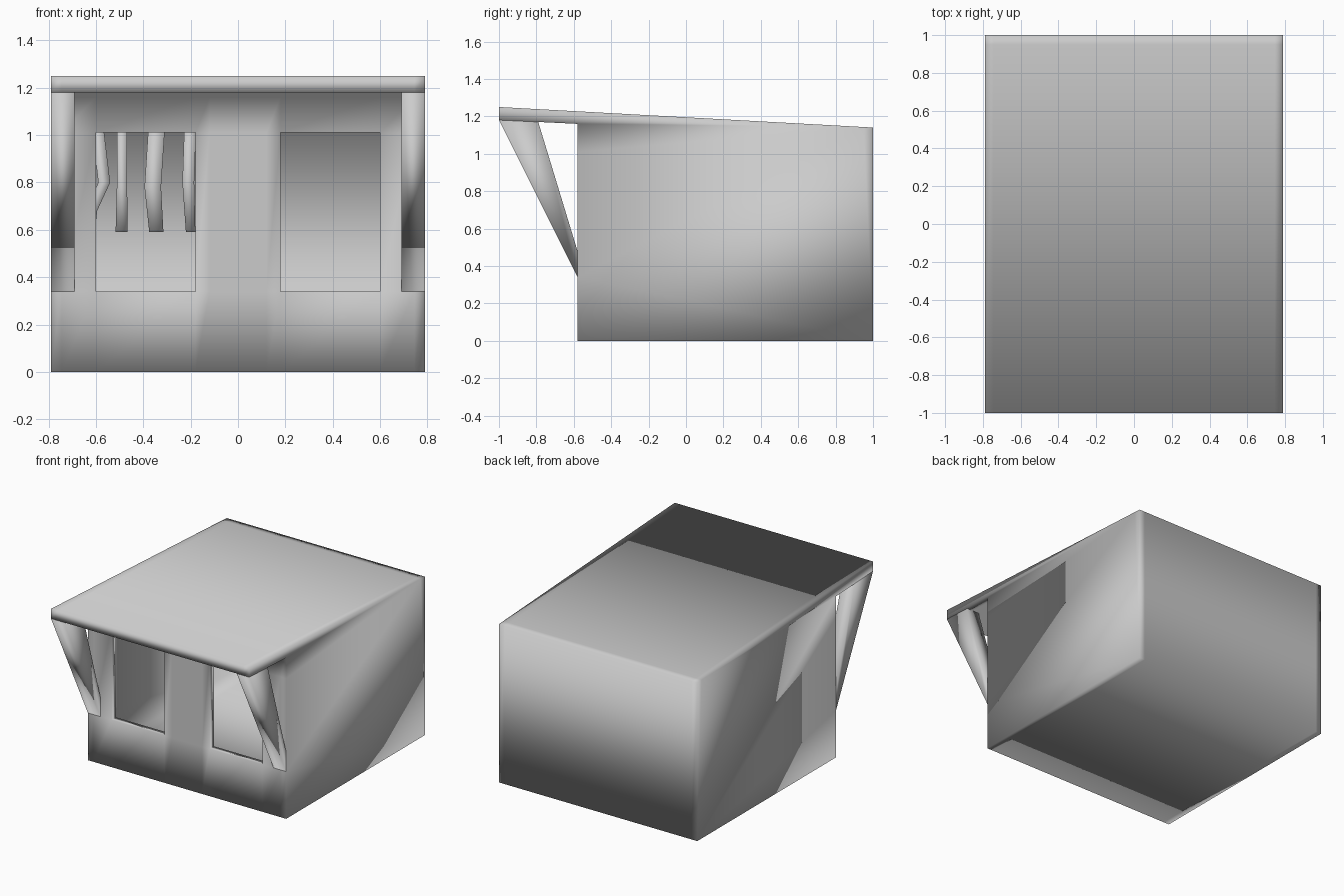
import bpy, bmesh

if "Cube" in bpy.data.objects:
    bpy.data.objects.remove(bpy.data.objects["Cube"])


def finish(name, bm):
    bmesh.ops.remove_doubles(bm, verts=bm.verts, dist=0.0005)
    bmesh.ops.recalc_face_normals(bm, faces=bm.faces)
    me = bpy.data.meshes.new(name)
    bm.to_mesh(me)
    bm.free()
    ob = bpy.data.objects.new(name, me)
    bpy.context.collection.objects.link(ob)
    for p in me.polygons:
        p.use_smooth = True
    return ob


def loft(bm, profile, xs, skip=lambda i, j: False):
    """Sweep a closed (y, z) profile across the x stations and cap the ends."""
    rings = [[bm.verts.new((x, y, z)) for y, z in profile] for x in xs]
    n = len(profile)
    for i in range(len(xs) - 1):
        for j in range(n):
            if not skip(i, j):
                k = (j + 1) % n
                bm.faces.new((rings[i][j], rings[i][k], rings[i + 1][k], rings[i + 1][j]))
    bm.faces.new(rings[0])
    bm.faces.new(rings[-1])
    return rings


# Hollow booth with sloping, overhanging roof and two front windows
half = [0.12, 0.18, 0.60]
out_x = half + [0.745, 0.79]
in_x = half + [0.74]
out_x = [-x for x in reversed(out_x)] + out_x
in_x = [-x for x in reversed(in_x)] + in_x
F, B, SILL, HEAD = -0.58, -0.53, 0.34, 1.01
outer = [(F, 0), (F, SILL), (F, HEAD), (F, 1.16), (-1, 1.18), (-1, 1.25),
         (0.95, 1.143), (1, 1.14), (1, 0)]
inner = [(B, 0.05), (B, SILL), (B, HEAD), (B, 1.12), (0.95, 1.09), (0.95, 0.05)]


def is_window(xs):
    return lambda i, j: j == 1 and 0.18 < abs(xs[i] + xs[i + 1]) / 2 < 0.60


bm = bmesh.new()
loft(bm, inner, in_x, is_window(in_x))
bmesh.ops.recalc_face_normals(bm, faces=bm.faces)
# Window jambs, sills and heads
for s in (-1, 1):
    c = [(s * 0.18, SILL), (s * 0.60, SILL), (s * 0.60, HEAD), (s * 0.18, HEAD)]
    for a, b in zip(c, c[1:] + c[:1]):
        bm.faces.new([bm.verts.new(v) for v in (
            (a[0], F, a[1]), (b[0], F, b[1]), (b[0], B, b[1]), (a[0], B, a[1]))])
loft(bm, outer, out_x, is_window(out_x))
finish("booth_shell", bm)

# Slanted roof brackets at both front corners
for s, side in ((-1, "left"), (1, "right")):
    bm = bmesh.new()
    loft(bm, [(F, 0.34), (-1, 1.18), (-0.79, 1.17), (F, 0.48)], [s * 0.69, s * 0.79])
    finish("roof_bracket_" + side, bm)

# Bent strips hanging at the back of the left half: (x, z, half width) along each
strips = [
    [(-0.60, 1.09, 0.025), (-0.565, 0.80, 0.025), (-0.62, 0.68, 0.025), (-0.63, 0.59, 0.025)],
    [(-0.49, 1.09, 0.022), (-0.49, 0.78, 0.022), (-0.492, 0.59, 0.025)],
    [(-0.34, 1.09, 0.035), (-0.36, 0.78, 0.035), (-0.345, 0.59, 0.03)],
    [(-0.20, 1.09, 0.025), (-0.21, 0.80, 0.025), (-0.20, 0.59, 0.02)],
]
for n, pts in enumerate(strips):
    bm = bmesh.new()
    rings = []
    for x, z, w in pts:
        y = 0.80 - 0.05 * (z < 0.85)
        rings.append([bm.verts.new((x + a * w, y + b * 0.025, z))
                      for a, b in ((-1, -1), (1, -1), (1, 1), (-1, 1))])
    for r, q in zip(rings, rings[1:]):
        for i in range(4):
            k = (i + 1) % 4
            bm.faces.new((r[i], r[k], q[k], q[i]))
    bm.faces.new(rings[0])
    bm.faces.new(rings[-1])
    finish("hanging_strip_%d" % (n + 1), bm)
